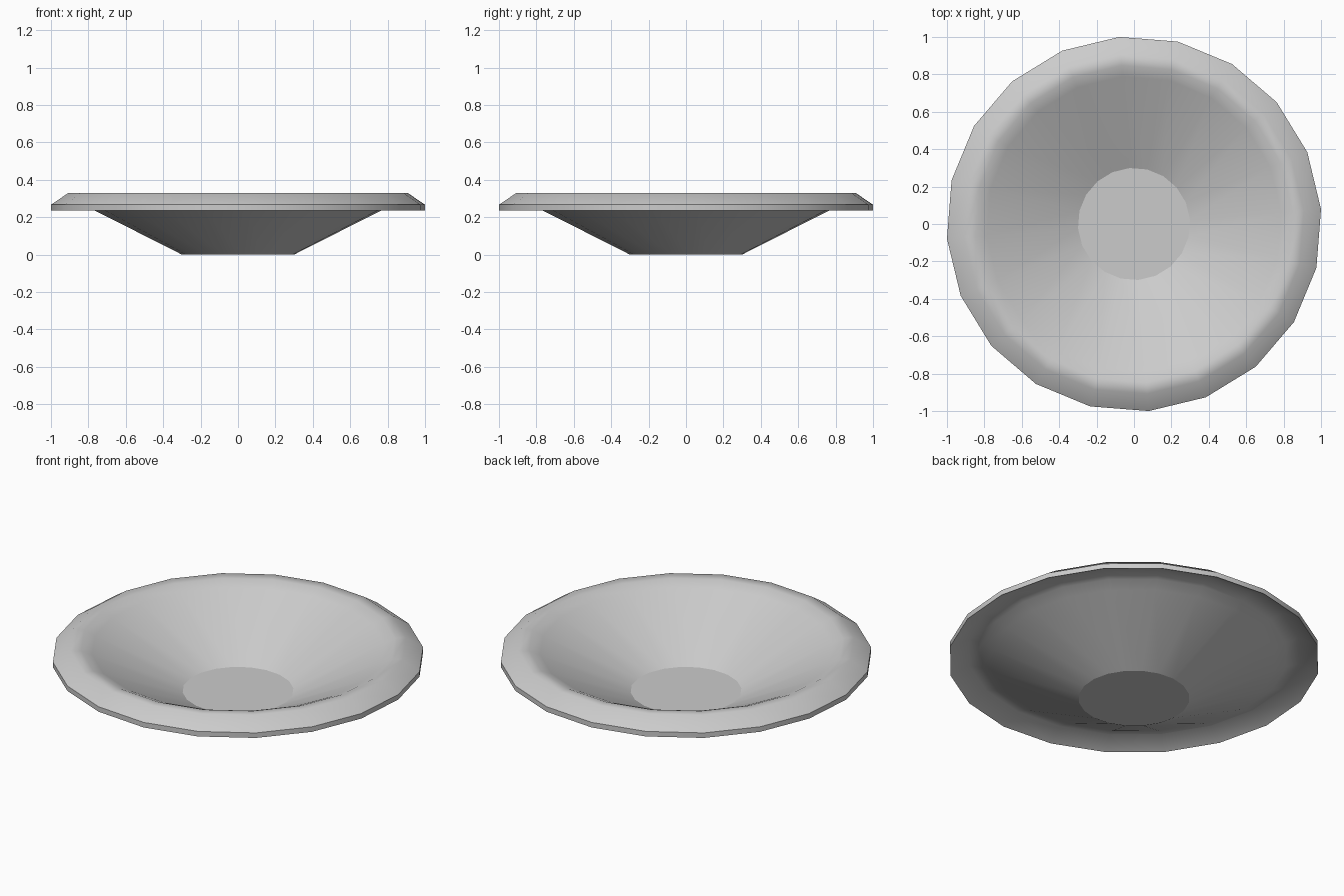
import bpy, bmesh
from math import cos, sin, pi, radians

if "Cube" in bpy.data.objects:
    bpy.data.objects.remove(bpy.data.objects["Cube"])

SIDES = 20
TURN = radians(4.5)

# closed cross-section (radius, height, crisp edge) from floor, over the lip, to the base
PROFILE = [
    (0.30, 0.055, True),    # inner floor
    (0.79, 0.30, False),
    (0.85, 0.327, False),   # rounded crest of the lip
    (0.91, 0.33, False),
    (1.003, 0.267, True),   # outer rim
    (1.003, 0.237, True),
    (0.90, 0.29, False),    # underside of the lip
    (0.83, 0.268, False),
    (0.77, 0.237, False),
    (0.30, 0.0, True),      # base
]


def make_dish(name, profile):
    bm = bmesh.new()
    rings = []
    for r, z, crisp in profile:
        angles = [TURN + 2 * pi * k / SIDES for k in range(SIDES)]
        rings.append([bm.verts.new((r * cos(a), r * sin(a), z)) for a in angles])
    for lower, upper in zip(rings, rings[1:]):
        for k in range(SIDES):
            n = (k + 1) % SIDES
            bm.faces.new((lower[k], lower[n], upper[n], upper[k])).smooth = True
    # flat floor and base discs
    bm.faces.new(rings[0])
    bm.faces.new(rings[-1])
    # crisp edges around floor, rim and base
    for ring, (r, z, crisp) in zip(rings, profile):
        if crisp:
            for k in range(SIDES):
                bm.edges.get((ring[k], ring[(k + 1) % SIDES])).smooth = False
    bmesh.ops.recalc_face_normals(bm, faces=bm.faces[:])
    mesh = bpy.data.meshes.new(name)
    bm.to_mesh(mesh)
    bm.free()
    obj = bpy.data.objects.new(name, mesh)
    bpy.context.collection.objects.link(obj)
    # keep the long slopes evenly shaded
    mod = obj.modifiers.new("even_shading", 'WEIGHTED_NORMAL')
    mod.keep_sharp = True
    return obj


make_dish("shallow_dish", PROFILE)
